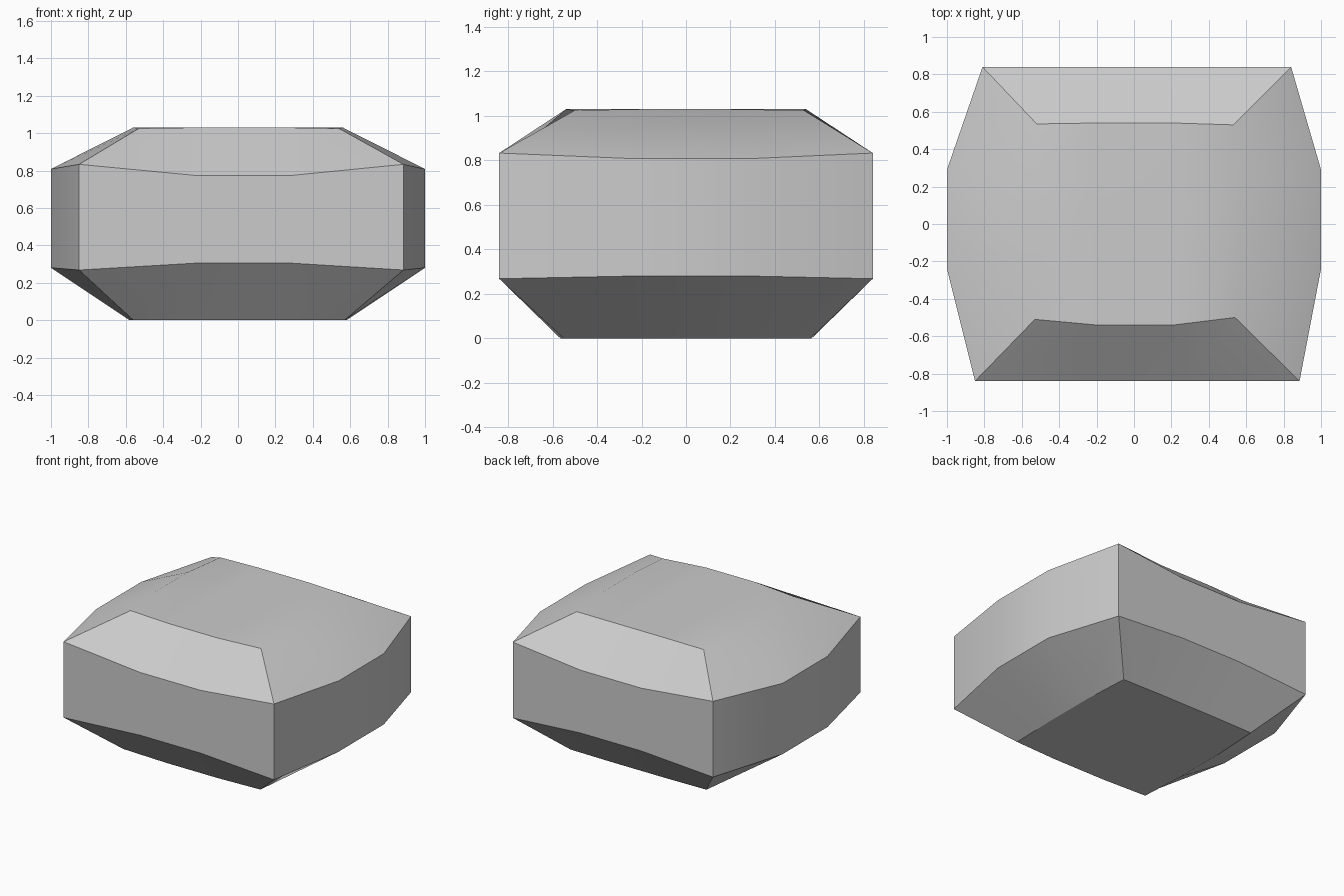
import bpy
import bmesh
import math

cube = bpy.data.objects.get("Cube")
if cube:
    bpy.data.objects.remove(cube, do_unlink=True)

# Stone colour
stone = bpy.data.materials.new("stone_grey")
stone.use_nodes = True
grey = (0.6, 0.6, 0.6, 1)
stone.diffuse_color = grey
stone.node_tree.nodes["Principled BSDF"].inputs["Base Color"].default_value = grey

bm = bmesh.new()


def ring(corners, mid_x, mid_y, side, end, z_corner, z_end, z_side):
    """Twelve points anticlockwise from the front right corner."""
    fl, fr, br, bl = corners
    a, b = mid_x
    c, d = mid_y
    points = [
        (*fl, z_corner), (a, -end, z_end), (b, -end, z_end),
        (*fr, z_corner), (side, c, z_side), (side, d, z_side),
        (*br, z_corner), (b, end, z_end), (a, end, z_end),
        (*bl, z_corner), (-side, d, z_side), (-side, c, z_side),
    ]
    return [bm.verts.new(p) for p in points]


def cap(loop, flip):
    """Close a ring with a three by three grid of faces."""
    z = loop[1].co.z
    inner = [bm.verts.new((loop[i].co.x, loop[j].co.y, z))
             for i, j in ((1, 11), (2, 4), (7, 5), (8, 10))]
    p, q, r, s = inner
    v = loop
    quads = [
        (v[0], v[1], p, v[11]), (v[1], v[2], q, p), (v[2], v[3], v[4], q),
        (q, v[4], v[5], r), (r, v[5], v[6], v[7]), (s, r, v[7], v[8]),
        (v[10], s, v[8], v[9]), (v[11], p, s, v[10]), (p, q, r, s),
    ]
    for quad in quads:
        bm.faces.new(quad[::-1] if flip else quad)


# Base, belly and crown outlines
belly = ((-0.85, -0.84), (0.885, -0.84), (0.84, 0.84), (-0.81, 0.84))
base = ((-0.56, -0.55), (0.57, -0.55), (0.56, 0.56), (-0.56, 0.56))
crown = ((-0.53, -0.51), (0.54, -0.50), (0.53, 0.53), (-0.52, 0.535))
rings = [
    ring(base, (-0.2, 0.23), (-0.2, 0.2), 0.58, 0.565, 0, 0, 0),
    ring(belly, (-0.22, 0.28), (-0.24, 0.29), 1.0, 0.84, 0.268, 0.305, 0.28),
    ring(belly, (-0.22, 0.28), (-0.24, 0.29), 1.0, 0.84, 0.833, 0.773, 0.808),
    ring(crown, (-0.2, 0.21), (-0.2, 0.2), 0.56, 0.54, 1.025, 1.03, 1.03),
]

# Bevelled walls
for low, high in zip(rings, rings[1:]):
    for i in range(12):
        j = (i + 1) % 12
        bm.faces.new((low[i], low[j], high[j], high[i]))
cap(rings[0], True)
cap(rings[-1], False)
bmesh.ops.recalc_face_normals(bm, faces=bm.faces)

mesh = bpy.data.meshes.new("stone_block")
bm.to_mesh(mesh)
bm.free()
mesh.materials.append(stone)
block = bpy.data.objects.new("stone_block", mesh)
bpy.context.scene.collection.objects.link(block)

# Soft shading with crisp main edges
bpy.ops.object.select_all(action='DESELECT')
block.select_set(True)
bpy.context.view_layer.objects.active = block
bpy.ops.object.shade_smooth_by_angle(angle=math.radians(30))
